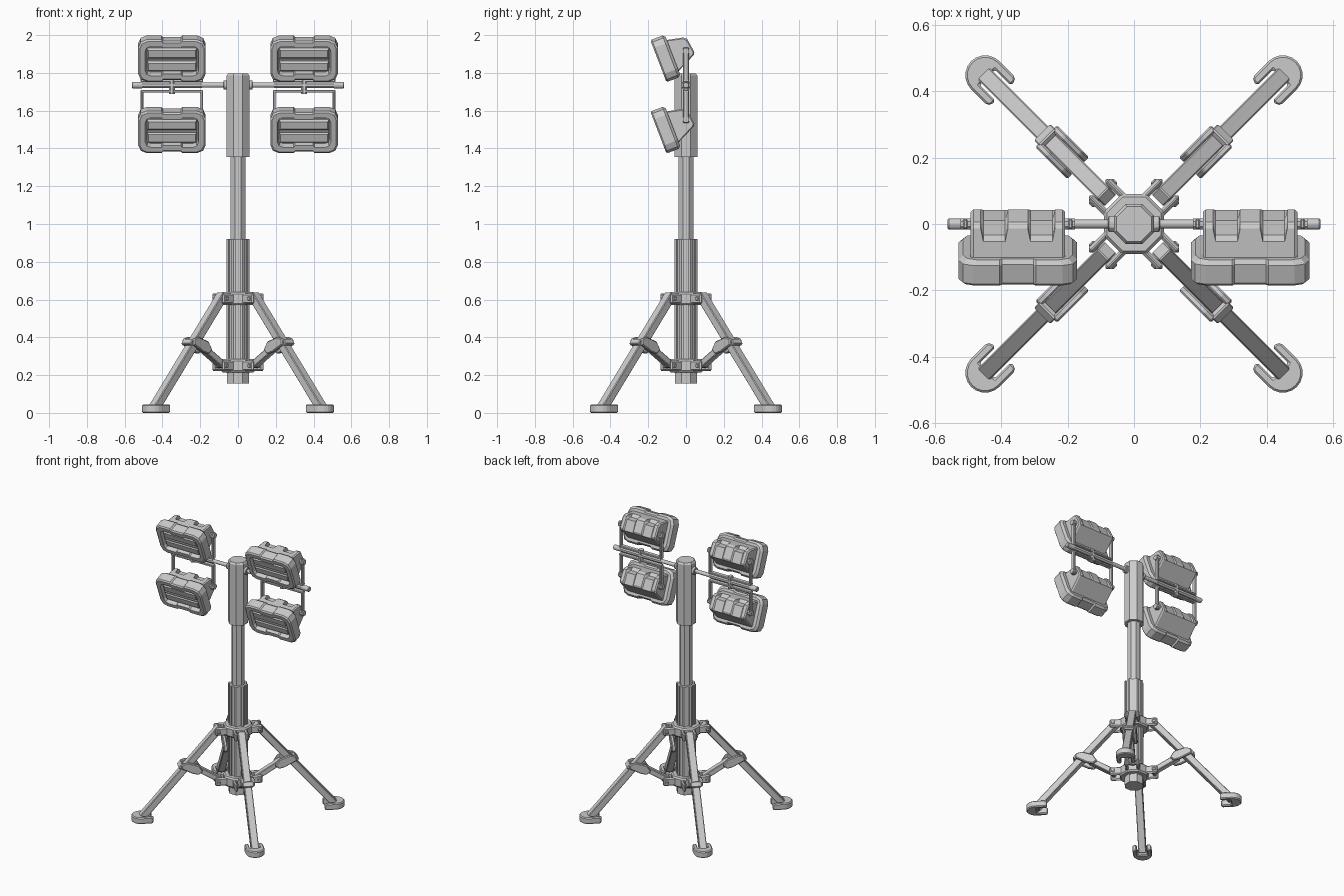
import bpy, bmesh, math
from mathutils import Matrix, Vector

if "Cube" in bpy.data.objects:
    bpy.data.objects.remove(bpy.data.objects["Cube"])

I = Matrix.Identity(4)


def loft(name, rings, M=I, bevel=0.0):
    """Skin a list of equal-length point rings and cap both ends."""
    bm = bmesh.new()
    vs = [[bm.verts.new(p) for p in r] for r in rings]
    n = len(rings[0])
    for a, b in zip(vs, vs[1:]):
        for i in range(n):
            j = (i + 1) % n
            bm.faces.new((a[i], a[j], b[j], b[i]))
    bm.faces.new(vs[0][::-1])
    bm.faces.new(vs[-1])
    bmesh.ops.recalc_face_normals(bm, faces=bm.faces)
    me = bpy.data.meshes.new(name)
    bm.to_mesh(me)
    bm.free()
    ob = bpy.data.objects.new(name, me)
    bpy.context.collection.objects.link(ob)
    ob.matrix_world = M
    if bevel:
        m = ob.modifiers.new("bevel", 'BEVEL')
        m.width = bevel
        m.segments = 1
        m.limit_method = 'ANGLE'
    return ob


def box(name, c, s, M=I, bevel=0.0):
    x, y, z = (v / 2 for v in s)
    ring = [(-x, -y), (x, -y), (x, y), (-x, y)]
    return loft(name, [[(c[0] + p, c[1] + q, c[2] + k) for p, q in ring]
                       for k in (-z, z)], M, bevel)


def bar(name, a, b, w, h, M=I, bevel=0.0):
    """Square bar between two (radial, height) points."""
    a, b = Vector((a[0], 0, a[1])), Vector((b[0], 0, b[1]))
    d = (b - a).normalized()
    n = Vector((-d.z, 0, d.x)) * h / 2
    s = Vector((0, w / 2, 0))
    return loft(name, [[p - n - s, p + n - s, p + n + s, p - n + s]
                       for p in (a, b)], M, bevel)


def octa(apothem, z, sides=8):
    r = apothem / math.cos(math.pi / sides)
    return [(r * math.cos((k + .5) * 2 * math.pi / sides),
             r * math.sin((k + .5) * 2 * math.pi / sides), z) for k in range(sides)]


def rod(name, x0, x1, r, y=0, z=0, M=I, bevel=0.0):
    """Octagonal rod along x."""
    return loft(name, [[(x, y + p, z + q) for p, q, _ in octa(r, 0)]
                       for x in (x0, x1)], M, bevel)


def fluted(z):
    """Octagon with a shallow groove down each face."""
    c = [Vector(p) for p in octa(.06, z)]
    pts = []
    for a, b in zip(c, c[1:] + c[:1]):
        m = (a + b) / 2
        inward = Vector((-m.x, -m.y, 0)).normalized() * .008
        p, q = a.lerp(b, .28), a.lerp(b, .72)
        pts += [a, p, p + inward, q + inward, q]
    return pts


# Mast: base plug, fluted outer tube, inner tube, top sleeve
loft("mast_base_plug", [octa(.058, .155), octa(.058, .25)])
loft("mast_outer_tube", [fluted(.21), fluted(.92)])
loft("mast_inner_tube", [octa(.04, .9), octa(.04, 1.4)])
loft("mast_top_sleeve", [octa(.06, 1.355), octa(.06, 1.785), octa(.052, 1.797)])

# Collars that carry the leg and strut hinges
for nm, z0, z1 in (("upper_collar", .57, .64), ("lower_collar", .215, .285)):
    loft(nm, [octa(.082, z0), octa(.09, z0 + .01), octa(.09, z1 - .01), octa(.082, z1)])

# Four legs with hinges, clamps, struts and feet, built along local x
for k, nm in enumerate(("back_right", "back_left", "front_left", "front_right")):
    M = Matrix.Rotation(math.radians(45 + 90 * k), 4, 'Z')
    bar(nm + "_leg", (.115, .625), (.628, .025), .05, .045, M, .004)
    bar(nm + "_strut", (.115, .25), (.285, .355), .044, .036, M, .004)
    for z in (.605, .25):
        for s in (-1, 1):
            box(nm + "_hinge_ear", (.112, s * .036, z), (.085, .02, .056), M, .008)
        box(nm + "_hinge_pin", (.132, 0, z), (.022, .105, .022), M, .004)
    # clamp plates gripping the leg
    prof = [(.235, .335), (.262, .312), (.30, .322), (.375, .362),
            (.372, .392), (.335, .402), (.262, .378)]
    for s in (-1, 1):
        loft(nm + "_clamp_plate", [[(r, s * y, z) for r, z in prof]
                                   for y in (.024, .046)], M, .005)
    bar(nm + "_clamp_back", (.362, .388), (.385, .36), .07, .022, M, .004)
    # forked foot pad with a round outer end
    r, c = .06, .634
    arc = [(c + r * math.cos(t), r * math.sin(t))
           for t in (math.radians(-90 + 180 * i / 10) for i in range(11))]
    out = [(.568, -.06)] + arc + [(.568, .06), (.558, .05), (.558, .032),
                                  (.625, .032), (.625, -.032), (.558, -.032), (.558, -.05)]
    loft(nm + "_foot", [[(p, q, z) for p, q in out] for z in (0, .045)], M, .006)


def bezel_ring(hw, hh, ch, notch, w):
    """Chamfered rectangle, dipping inward at the middle of top and bottom."""
    q = [(hw, 0), (hw, hh - ch), (hw - ch * .3, hh - ch * .3), (hw - ch, hh),
         (.055, hh), (.047, hh - notch)]
    up = q + [(-x, y) for x, y in q[::-1]]
    return [(x, y, w) for x, y in up] + [(-x, -y, w) for x, y in up[1:-1]]


def lamp(nm, x, z):
    """Floodlight: local y runs up the face, local z points out of the front."""
    M = Matrix.Translation((x, -.146, z)) @ Matrix.Rotation(math.radians(111), 4, 'X')
    loft(nm + "_bezel", [
        bezel_ring(.165, .107, .04, .008, -.082),
        bezel_ring(.179, .119, .045, .009, -.068),
        bezel_ring(.179, .119, .045, .009, -.008),
        bezel_ring(.170, .111, .042, .009, 0),
        bezel_ring(.142, .084, .03, .010, 0),
        bezel_ring(.134, .076, .025, .010, -.035)], M)
    for u in (-.036, .036):
        loft(nm + "_lens", [[(p * a, u + q * b, w) for p, q in
                             ((-1, -1), (1, -1), (1, 1), (-1, 1))]
                            for a, b, w in ((.132, .029, -.04), (.132, .029, -.022), (.124, .02, -.01))], M)
    box(nm + "_lens_divider", (0, 0, -.022), (.264, .008, .02), M)
    # rear housing lofted across x, with two notches in its top rear edge
    full = [(.075, .09), (.168, .07), (.184, .056), (.195, -.022), (.188, -.036), (.075, -.09)]
    cut = [(.075, .09), (.13, .078), (.142, .054), (.183, .04), (.188, -.036), (.075, -.09)]
    side = [(.075, .085), (.163, .064), (.178, .050), (.188, -.02), (.182, -.032), (.075, -.085)]
    xs = [(-.142, side), (-.134, full), (-.112, full), (-.104, cut), (-.038, cut), (-.030, full)]
    xs += [(-p, f) for p, f in xs[::-1]]
    loft(nm + "_housing", [[(p, u, -w) for w, u in f] for p, f in xs], M)


# Crossbars, yokes and lamps on each side
for s, nm in ((-1, "left"), (1, "right")):
    cx = s * .35
    rod(nm + "_crossbar", s * .04, s * .56, .013, 0, 1.735, bevel=.003)
    rod(nm + "_crossbar_collar", s * .05, s * .078, .024, 0, 1.735, bevel=.003)
    rod(nm + "_crossbar_sleeve", s * .19, s * .51, .016, 0, 1.735)
    rod(nm + "_crossbar_grip", s * .505, s * .562, .017, 0, 1.735, bevel=.004)
    loft(nm + "_yoke_bolt", [[(cx + a, b, z) for a, b, _ in octa(.016, 0)]
                             for z in (1.688, 1.775)])
    for lv, zc, zt in (("upper", 1.758, 1.935), ("lower", 1.702, 1.535)):
        box(f"{nm}_{lv}_yoke_bridge", (cx, 0, zc), (.33, .03, .014), bevel=.003)
        for t in (-1, 1):
            box(f"{nm}_{lv}_yoke_arm", (cx + t * .158, 0, (zc + zt) / 2),
                (.014, .03, abs(zt - zc)), bevel=.004)
            zp = zt - .02 if zt > zc else zt + .02
            rod(f"{nm}_{lv}_yoke_pin", cx + t * .13, cx + t * .172, .017, 0, zp)
    lamp(nm + "_upper_lamp", cx, 1.862)
    lamp(nm + "_lower_lamp", cx, 1.484)
